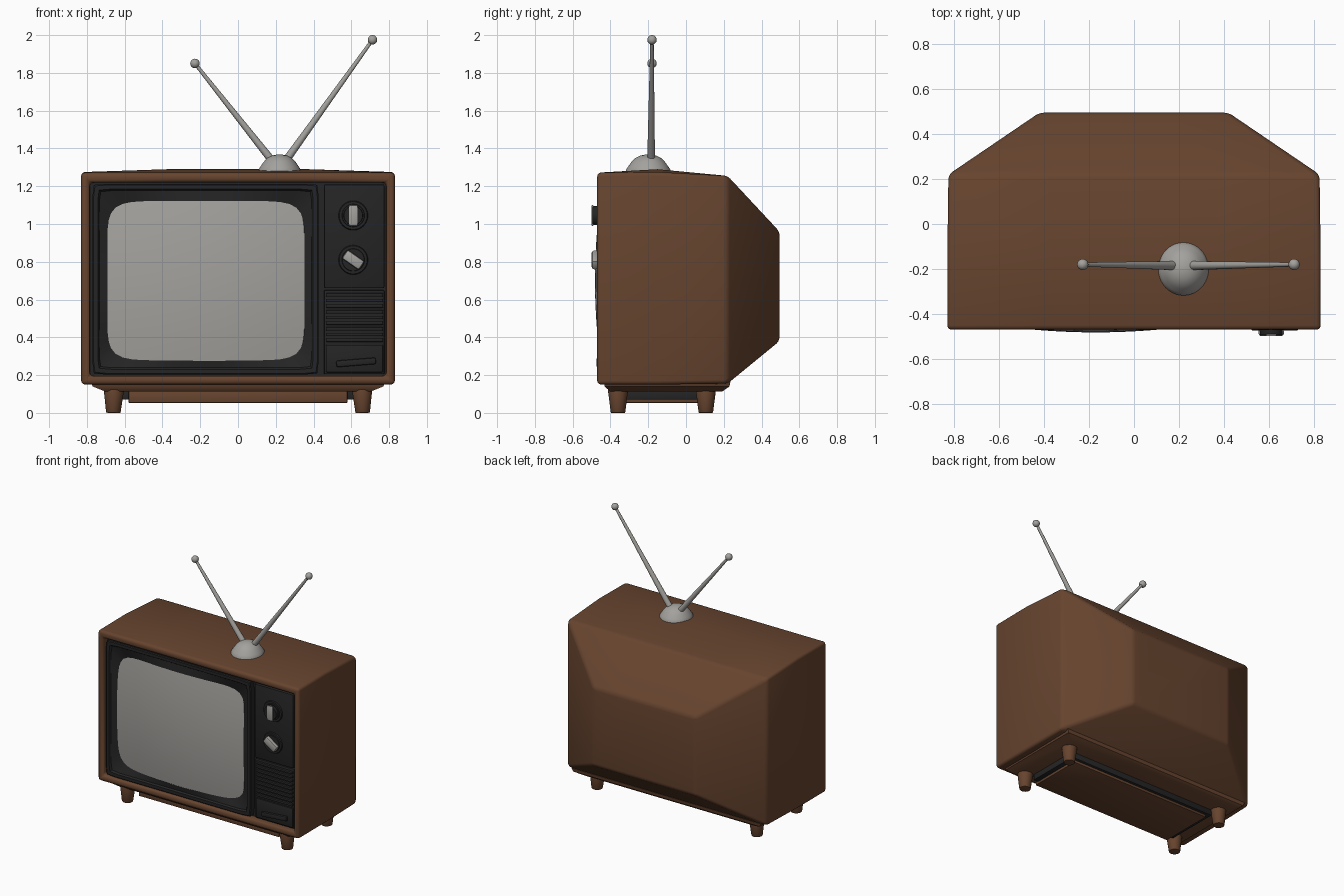
import bpy, bmesh, math
from mathutils import Matrix, Vector

if "Cube" in bpy.data.objects:
    bpy.data.objects.remove(bpy.data.objects["Cube"])


def material(name, rgb):
    m = bpy.data.materials.new(name)
    m.diffuse_color = (*rgb, 1)
    m.use_nodes = True
    m.node_tree.nodes["Principled BSDF"].inputs["Base Color"].default_value = m.diffuse_color
    return m


WOOD = material("brown wood", (0.135, 0.058, 0.028))
BLACK = material("black plastic", (0.018, 0.018, 0.019))
GREY = material("light grey", (0.37, 0.36, 0.34))


def finish(bm, name, mat, bevel=0.0, seg=3, smooth=40):
    bmesh.ops.recalc_face_normals(bm, faces=bm.faces)
    if bevel:
        edges = [e for e in bm.edges if len(e.link_faces) == 2
                 and e.calc_face_angle(0) > math.radians(22)]
        bmesh.ops.bevel(bm, geom=edges, offset=bevel, segments=seg,
                        profile=0.5, affect='EDGES', clamp_overlap=True)
    me = bpy.data.meshes.new(name)
    bm.to_mesh(me)
    bm.free()
    me.materials.append(mat)
    ob = bpy.data.objects.new(name, me)
    bpy.context.collection.objects.link(ob)
    bpy.ops.object.select_all(action='DESELECT')
    ob.select_set(True)
    bpy.context.view_layer.objects.active = ob
    bpy.ops.object.shade_smooth_by_angle(angle=math.radians(smooth))
    return ob


def loft(name, rings, mat, caps=(True, True), **kw):
    bm = bmesh.new()
    vs = [[bm.verts.new(p) for p in r] for r in rings]
    n = len(vs[0])
    for a, b in zip(vs, vs[1:]):
        for i in range(n):
            bm.faces.new((a[i], a[(i + 1) % n], b[(i + 1) % n], b[i]))
    if caps[0]:
        bm.faces.new(vs[0])
    if caps[1]:
        bm.faces.new(vs[-1])
    return finish(bm, name, mat, **kw)


def box(name, x, y, z, mat, bevel=0.0, seg=2, turn=0.0):
    """Box from (min, max) ranges, optionally turned about its y axis."""
    c = Vector([sum(r) / 2 for r in (x, y, z)])
    s = [r[1] - r[0] for r in (x, y, z)]
    bm = bmesh.new()
    bmesh.ops.create_cube(bm, size=1, matrix=Matrix.Translation(c)
                          @ Matrix.Rotation(turn, 4, 'Y') @ Matrix.Diagonal((*s, 1)))
    return finish(bm, name, mat, bevel, seg)


def rod(name, p, q, r1, r2, mat, sides=24, bevel=0.0):
    p, q = Vector(p), Vector(q)
    d = q - p
    m = Matrix.Translation((p + q) / 2) @ d.to_track_quat('Z', 'Y').to_matrix().to_4x4()
    bm = bmesh.new()
    bmesh.ops.create_cone(bm, cap_ends=True, segments=sides, radius1=r1,
                          radius2=r2, depth=d.length, matrix=m)
    return finish(bm, name, mat, bevel, 2)


# Cabinet: open front rim, slightly crowned top, tapered back
def section(x, z0, z1, y, crown=0.0):
    return [(-x, y, z0), (x, y, z0), (x, y, z1), (x * 0.45, y, z1 + crown),
            (-x * 0.45, y, z1 + crown), (-x, y, z1)]


loft("cabinet", [section(0.785, 0.195, 1.22, -0.40),
                 section(0.785, 0.195, 1.22, -0.47),
                 section(0.83, 0.15, 1.272, -0.47),
                 section(0.83, 0.15, 1.275, -0.15, 0.015),
                 section(0.825, 0.155, 1.255, 0.22),
                 section(0.42, 0.38, 0.96, 0.495)], WOOD, bevel=0.02)

# Recessed front panel
box("front_panel", (-0.785, 0.785), (-0.415, -0.395), (0.195, 1.22), BLACK)

# Screen and its surround share one rounded outline rule
CX, CZ, N = -0.17, 0.70, 96


def outline(hw, hh, power, y=None, cx=CX, cz=CZ):
    pts = []
    for i in range(N):
        t = 2 * math.pi * i / N
        c, s = math.cos(t), math.sin(t)
        k = (abs(c) ** power + abs(s) ** power) ** (-1 / power)
        dx, dz = hw * c * k, hh * s * k
        yy = -0.482 + 0.16 * (dx * dx + dz * dz) if y is None else y
        pts.append((cx + dx, yy, cz + dz))
    return pts


loft("screen", [outline(0.525 * k, 0.425 * k, 2 + 6 * k)
                for k in (1, 0.9, 0.75, 0.6, 0.45, 0.3, 0.15, 0.03)],
     GREY, caps=(False, True))
OX, OZ = -0.172, 0.708
loft("screen_surround", [outline(0.598, 0.505, 60, -0.40, OX, OZ),
                         outline(0.598, 0.505, 60, -0.455, OX, OZ),
                         outline(0.592, 0.499, 60, -0.46, OX, OZ),
                         outline(0.570, 0.477, 60, -0.46, OX, OZ),
                         outline(0.562, 0.469, 50, -0.447, OX, OZ),
                         outline(0.522, 0.422, 8)],
     BLACK, caps=(False, False), smooth=30)

# Control panel on the right
box("control_panel", (0.455, 0.775), (-0.458, -0.40), (0.66, 1.21), BLACK, 0.008)
box("speaker_panel", (0.455, 0.775), (-0.445, -0.40), (0.205, 0.65), BLACK, 0.006)
for i in range(9):
    z = 0.385 + i * 0.03
    box("speaker_slat", (0.465, 0.768), (-0.461, -0.44), (z - 0.009, z + 0.009), BLACK, 0.005)
box("lower_plate", (0.465, 0.768), (-0.456, -0.44), (0.215, 0.36), BLACK, 0.006)
box("lower_handle", (0.52, 0.73), (-0.474, -0.45), (0.25, 0.285), BLACK, 0.008, turn=-0.08)

# Knobs: round plate, raised rim, hub and grip
for name, z in (("upper", 1.045), ("lower", 0.81)):
    rod(name + "_knob_plate", (0.61, -0.45, z), (0.61, -0.466, z), 0.082, 0.074, BLACK, 40)
    rod(name + "_knob_dial", (0.61, -0.46, z), (0.61, -0.472, z), 0.062, 0.058, BLACK, 40)
rod("upper_knob_hub", (0.61, -0.46, 1.045), (0.61, -0.494, 1.045), 0.052, 0.05, BLACK, 32)
box("upper_knob_grip", (0.587, 0.633), (-0.499, -0.49), (0.99, 1.10), GREY, 0.003)
box("lower_knob_grip", (0.582, 0.638), (-0.499, -0.465), (0.755, 0.865), GREY, 0.012,
    turn=math.radians(-55))


# Base: tapered skirt, dark rails, floor slab and four legs
def flat(x, y0, y1, z):
    return [(-x, y0, z), (x, y0, z), (x, y1, z), (-x, y1, z)]


loft("base_skirt", [flat(0.78, -0.435, 0.235, 0.165), flat(0.77, -0.43, 0.23, 0.14),
                    flat(0.70, -0.40, 0.19, 0.112)], WOOD)
box("base_rails", (-0.615, 0.615), (-0.325, 0.085), (0.07, 0.12), BLACK, 0.006)
box("base_slab", (-0.58, 0.58), (-0.345, 0.065), (0.052, 0.115), WOOD, 0.006)
for sx in (-1, 1):
    for y in (-0.36, 0.105):
        rod("leg", (sx * 0.66, y, 0), (sx * 0.657, y, 0.125), 0.038, 0.054, WOOD, 24, 0.004)

# Antenna: domed base, two tapered rods with ball tips
A = Vector((0.22, -0.20, 1.28))
profile = [(0.112, -0.012), (0.112, 0.008), (0.10, 0.026), (0.085, 0.048),
           (0.066, 0.068), (0.04, 0.082), (0.012, 0.088)]
loft("antenna_base", [[(A.x + r * math.cos(t * math.pi / 20),
                        A.y + r * 1.05 * math.sin(t * math.pi / 20), A.z + h)
                       for t in range(40)] for r, h in profile], GREY)
for root, tip in (((0.20, -0.185, 1.31), (-0.228, -0.18, 1.85)),
                  ((0.235, -0.185, 1.31), (0.712, -0.18, 1.975))):
    rod("antenna_rod", root, tip, 0.021, 0.009, GREY, 16)
    bm = bmesh.new()
    bmesh.ops.create_uvsphere(bm, u_segments=20, v_segments=12, radius=0.025,
                              matrix=Matrix.Translation(tip))
    finish(bm, "antenna_tip", GREY)
